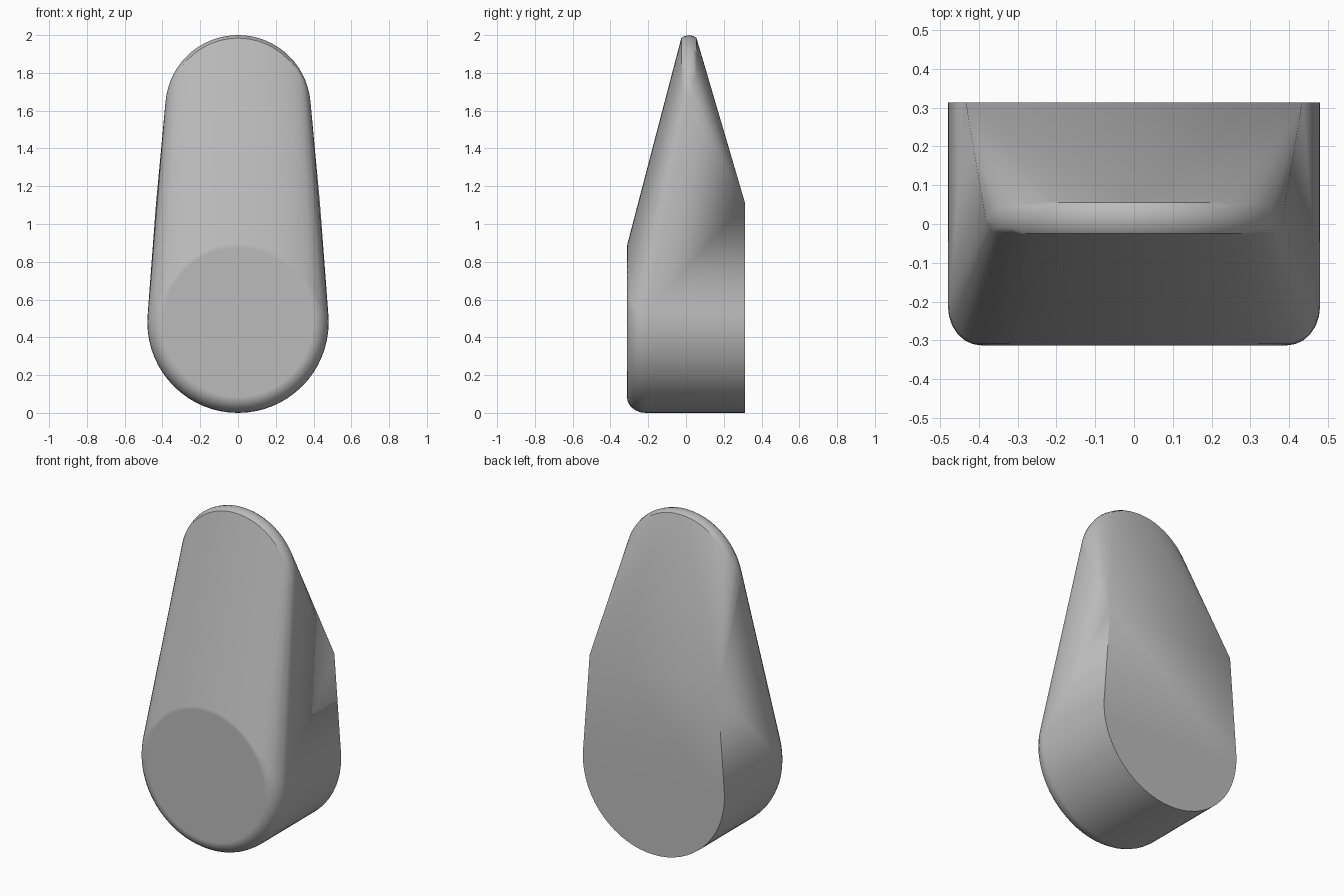
import bpy, bmesh
from math import sin, cos, pi

cube = bpy.data.objects.get("Cube")
if cube:
    bpy.data.objects.remove(cube)

SEGMENTS = 64
BASE_Z, BASE_R = 0.48, 0.48
TIP_Z, TIP_R = 1.615, 0.385
BACK_Y, SHOULDER_Z, SHOULDER_X = 0.313, 1.11, 0.434

bm = bmesh.new()


def ring(y, z, radius):
    """Circle of points facing the front, used as a hull section."""
    for i in range(SEGMENTS):
        a = 2 * pi * i / SEGMENTS
        bm.verts.new((radius * cos(a), y, z + radius * sin(a)))


# Rounded front rim of the thick lower end
for i in range(7):
    a = pi / 2 * i / 6
    ring(-0.213 - 0.1 * sin(a), BASE_Z, BASE_R - 0.085 * (1 - cos(a)))

# Flat back: lower half circle running up to straight shoulders
for i in range(SEGMENTS // 2 + 1):
    a = pi + 2 * pi * i / SEGMENTS
    bm.verts.new((BASE_R * cos(a), BACK_Y, BASE_Z + BASE_R * sin(a)))
for side in (-1, 1):
    bm.verts.new((side * BASE_R * 0.9965, BACK_Y, BASE_Z + 0.04))
    bm.verts.new((side * SHOULDER_X, BACK_Y, SHOULDER_Z))

# Thin rounded tip
for y, inset in ((-0.025, 0.016), (-0.01, 0.006), (0.015, 0), (0.04, 0.005), (0.055, 0.014)):
    ring(y, TIP_Z, TIP_R - inset)

# Wrap the sections in one tapered skin
hull = bmesh.ops.convex_hull(bm, input=bm.verts[:])
loose = {g for g in hull["geom_interior"] + hull["geom_unused"] if isinstance(g, bmesh.types.BMVert)}
bmesh.ops.delete(bm, geom=list(loose), context="VERTS")
bmesh.ops.dissolve_limit(bm, angle_limit=0.01, verts=bm.verts[:], edges=bm.edges[:])
bmesh.ops.recalc_face_normals(bm, faces=bm.faces[:])

mesh = bpy.data.meshes.new("tapered_body")
bm.to_mesh(mesh)
bm.free()
body = bpy.data.objects.new("tapered_body", mesh)
bpy.context.collection.objects.link(body)

# Plain grey finish
grey = bpy.data.materials.new("plain_grey")
grey.use_nodes = True
grey.diffuse_color = (0.5, 0.5, 0.5, 1)
grey.node_tree.nodes["Principled BSDF"].inputs["Base Color"].default_value = (0.5, 0.5, 0.5, 1)
mesh.materials.append(grey)

# Smooth skin with crisp back outline, large faces kept flat
bpy.ops.object.select_all(action="DESELECT")
body.select_set(True)
bpy.context.view_layer.objects.active = body
bpy.ops.object.shade_smooth_by_angle(angle=pi / 6)
weighted = body.modifiers.new("weighted_normals", "WEIGHTED_NORMAL")
weighted.keep_sharp = True
